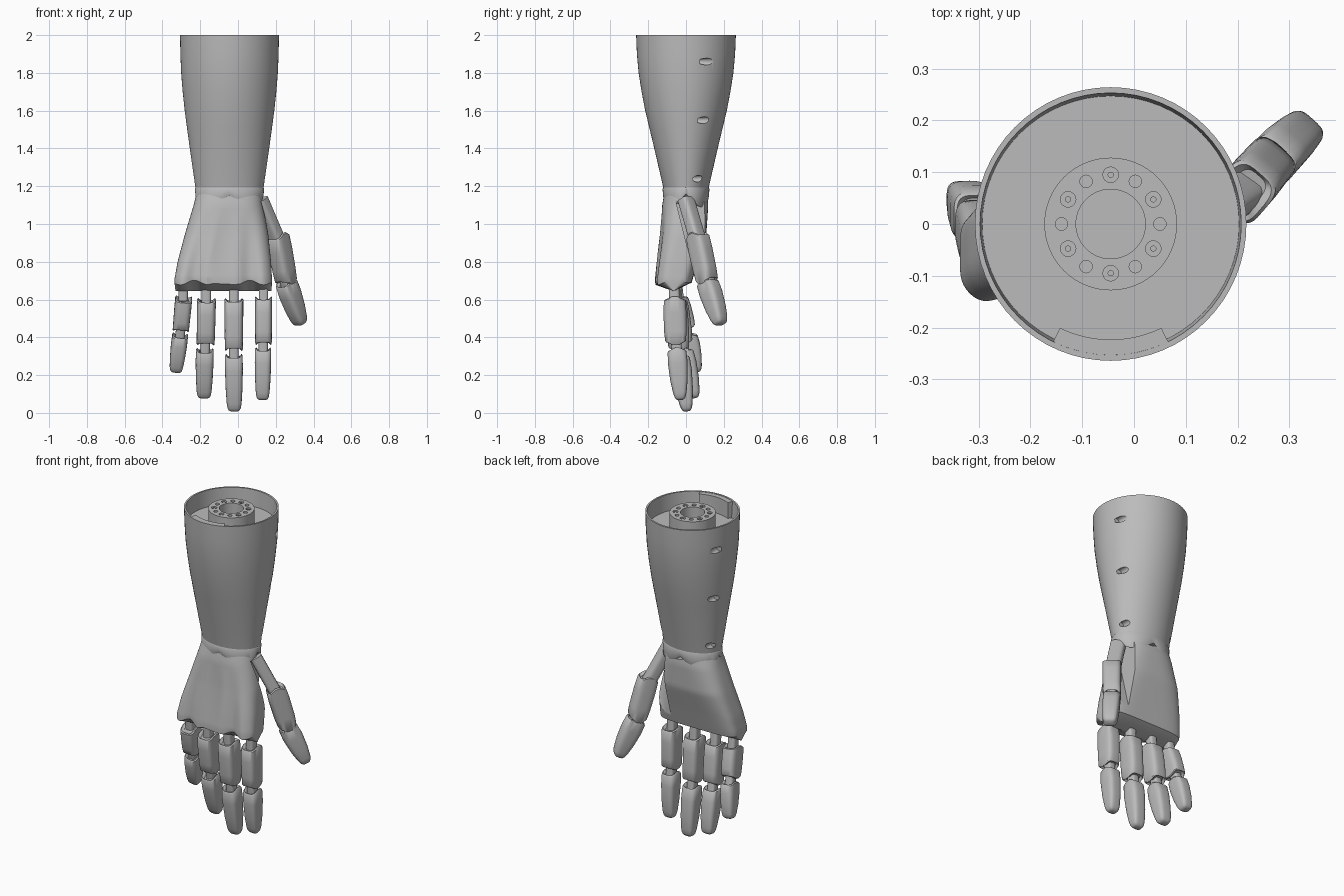
import bpy, bmesh
from math import sin, cos, pi, sqrt, radians
from mathutils import Vector

cube = bpy.data.objects.get("Cube")
if cube:
    bpy.data.objects.remove(cube)

grey = bpy.data.materials.new("plain grey")
grey.use_nodes = True
grey.diffuse_color = (0.5, 0.5, 0.5, 1)
grey.node_tree.nodes["Principled BSDF"].inputs["Base Color"].default_value = (0.5, 0.5, 0.5, 1)

CX = -0.045  # forearm axis


def loft(name, rings, cyclic=False):
    """Skin a list of equal-length point rings; cap the ends unless cyclic."""
    bm = bmesh.new()
    rows = [[bm.verts.new(p) for p in ring] for ring in rings]
    n = len(rows[0])
    pairs = list(zip(rows, rows[1:])) + ([(rows[-1], rows[0])] if cyclic else [])
    for a, b in pairs:
        for i in range(n):
            j = (i + 1) % n
            bm.faces.new((a[i], a[j], b[j], b[i]))
    if not cyclic:
        bm.faces.new(rows[0])
        bm.faces.new(rows[-1])
    bmesh.ops.recalc_face_normals(bm, faces=bm.faces)
    mesh = bpy.data.meshes.new(name)
    bm.to_mesh(mesh)
    bm.free()
    mesh.materials.append(grey)
    obj = bpy.data.objects.new(name, mesh)
    bpy.context.collection.objects.link(obj)
    return obj


def activate(obj):
    bpy.ops.object.select_all(action='DESELECT')
    obj.select_set(True)
    bpy.context.view_layer.objects.active = obj


def smooth(obj, angle=35):
    activate(obj)
    bpy.ops.object.shade_smooth_by_angle(angle=radians(angle))


def cut(obj, cutter):
    activate(obj)
    mod = obj.modifiers.new("cut", 'BOOLEAN')
    mod.operation = 'DIFFERENCE'
    mod.object = cutter
    bpy.ops.object.modifier_apply(modifier=mod.name)
    bpy.data.objects.remove(cutter)


def supercircle(n, power):
    """Unit rounded square outline."""
    pts = []
    for i in range(n):
        a = 2 * pi * (i + 0.5) / n
        c, s = cos(a), sin(a)
        pts.append((abs(c) ** (2 / power) * (1 if c > 0 else -1),
                    abs(s) ** (2 / power) * (1 if s > 0 else -1)))
    return pts


def ellipse(z, rx, ry, n=64, x=CX):
    return [(x + rx * cos(2 * pi * i / n), ry * sin(2 * pi * i / n), z) for i in range(n)]


def rod(name, centre, axis, r, length, n=24):
    """Cylinder starting at centre and running along axis."""
    c, d = Vector(centre), Vector(axis).normalized()
    u = d.orthogonal().normalized()
    v = d.cross(u)
    ring = [c + r * (cos(2 * pi * i / n) * u + sin(2 * pi * i / n) * v) for i in range(n)]
    return loft(name, [ring, [p + d * length for p in ring]])


def lerp_rows(rows, z):
    for a, b in zip(rows, rows[1:]):
        if a[0] >= z >= b[0]:
            t = (a[0] - z) / (a[0] - b[0])
            return [p + (q - p) * t for p, q in zip(a, b)]
    return rows[-1]


# Forearm shell with an open cup at the top: z, half width, half depth
arm = [(2.0, 0.262, 0.264), (1.9, 0.26, 0.26), (1.8, 0.256, 0.251), (1.7, 0.248, 0.235),
       (1.6, 0.237, 0.216), (1.5, 0.224, 0.192), (1.4, 0.21, 0.168), (1.3, 0.196, 0.145),
       (1.24, 0.187, 0.131), (1.19, 0.18, 0.12)]
FLOOR = 1.9
cup = [ellipse(FLOOR, 0.248, 0.247), ellipse(2.0, 0.252, 0.253)]
forearm = loft("forearm", cup + [ellipse(*r) for r in arm])

# Screw recesses opening toward the back on both sides
for z, y in ((1.86, 0.11), (1.55, 0.095), (1.24, 0.065)):
    _, rx, ry = lerp_rows(arm, z)
    x = rx * sqrt(1 - (y / ry) ** 2)
    for side in (-1, 1):
        cut(forearm, rod("cutter", (CX + side * x, y - 0.035, z), (0, 1, 0), 0.018, 0.3))
smooth(forearm)

# Mounting hub with a ring of bolt holes
hub = loft("mounting_hub", [ellipse(z, r, r) for z, r in
           ((1.88, 0.128), (1.99, 0.128), (1.99, 0.067), (1.88, 0.067))], cyclic=True)
for k in range(12):
    a = k * pi / 6
    r = 0.015 if k % 2 else 0.012
    p = (CX + 0.095 * cos(a), 0.095 * sin(a), 1.95)
    cut(hub, rod("cutter", p, (0, 0, 1), r, 0.1, 16))
    if k % 2:
        rod(f"hub_bolt_{k}", p, (0, 0, 1), 0.006, 0.037, 12)
smooth(hub)

# Thickened wall on the front of the cup
pad = []
for i in range(17):
    a = radians(-116 + 52 * i / 16)
    pad.append([(CX + r * cos(a), r * sin(a), z) for r, z in
                ((0.255, 1.89), (0.255, 1.998), (0.223, 1.998), (0.223, 1.89))])
smooth(loft("cup_pad", pad))

# Wrist collar with pointed lower edge on the diagonals
collar = [ellipse(1.2, 0.176, 0.117), ellipse(1.185, 0.184, 0.124)]
for scale, z in ((1.0, 1.16), (0.96, 1.15)):
    collar.append([(CX + (x - CX) * scale, y * scale,
                    z - 0.06 * abs(sin(4 * pi * i / 64)))
                   for i, (x, y, _) in enumerate(ellipse(z, 0.18, 0.122))])
smooth(loft("wrist_collar", collar))

# Hand body: z, left x, right x, front y, back y, squareness
hand_rows = [(1.18, -0.215, 0.125, -0.112, 0.11, 2.2), (1.1, -0.235, 0.132, -0.126, 0.118, 2.6),
             (0.95, -0.28, 0.16, -0.134, 0.108, 3.2), (0.8, -0.32, 0.175, -0.146, 0.062, 4),
             (0.71, -0.336, 0.18, -0.152, 0.036, 4.5), (0.69, -0.336, 0.18, -0.15, 0.03, 4.5)]
KEEL = -0.065
rings = []
for i in range(25):
    z = 1.18 - 0.49 * i / 24
    _, xl, xr, yf, yb, power = lerp_rows(hand_rows, z)
    fan = max(0, (i - 5) / 19)
    ring = []
    for u, v in supercircle(112, power):
        s = (u + 1) / 2
        tendon = cos(2 * pi * (s - 0.06) / 0.285) * fan
        y = (yf + yb) / 2 + v * (yb - yf) / 2
        if v < 0:
            y -= 0.013 * tendon * abs(v) ** 3
        drop = 0.012 * tendon if v < 0 and i == 24 else 0
        ring.append((xl + s * (xr - xl), y, z - drop))
    rings.append(ring)
rings.append([(x * 0.985, KEEL + (y - KEEL) * 0.04, 0.645) for x, y, _ in rings[-1]])
hand = loft("hand_body", rings)

# Slanted pocket for the thumb
pocket = []
for z in (1.125, 0.6):
    y0 = -0.055 + 0.25 * (1.125 - z)
    pocket.append([(0.075, y0, z), (0.4, y0, z), (0.4, y0 + 0.25, z + 0.04), (0.075, y0 + 0.25, z + 0.04)])
cut(hand, loft("cutter", pocket))
smooth(hand, 30)


def segment(name, p0, p1, profile, width, depth, peak=0.022, power=3.6, side=(1, 0, 0)):
    """Finger piece along p0-p1; profile rows are t, width scale, depth scale, end peak."""
    p0, p1 = Vector(p0), Vector(p1)
    d = (p1 - p0).normalized()
    w = Vector(side)
    w = (w - d * w.dot(d)).normalized()
    n = d.cross(w)
    rings = []
    for t, ws, ds, pk in profile:
        c = p0.lerp(p1, t)
        rings.append([c + w * (u * width / 2 * ws) + n * (v * depth / 2 * ds)
                      + d * (pk * peak * (1 - abs(v))) for u, v in supercircle(32, power)])
    smooth(loft(name, rings), 40)


SHELL = [(0.06, 0.6, 0.7, -1), (0, 0.88, 0.85, -1), (0.03, 1, 0.94, -1), (0.3, 1, 1, 0),
         (0.75, 0.97, 0.98, 0), (0.97, 0.95, 0.9, 1), (1, 0.85, 0.82, 1), (0.95, 0.6, 0.7, 1)]
TIP = [(0.05, 0.6, 0.7, -1), (0, 0.86, 0.85, -1), (0.03, 0.98, 0.95, -1), (0.25, 1, 1, 0),
       (0.6, 0.93, 0.88, 0), (0.85, 0.83, 0.68, 0), (0.94, 0.74, 0.55, 0),
       (0.98, 0.6, 0.42, 0), (1, 0.38, 0.25, 0)]
BAR = [(0, 1, 1, 0), (1, 1, 1, 0)]

# Fingers: shell start, shell end, tip start, tip end, width
fingers = {
    "index": ((0.135, -0.06, 0.6), (0.135, -0.055, 0.375), (0.133, -0.048, 0.33), (0.13, -0.03, 0.068), 0.092),
    "middle": ((-0.022, -0.055, 0.59), (-0.022, -0.038, 0.345), (-0.022, -0.03, 0.295), (-0.02, 0.005, 0.008), 0.1),
    "ring": ((-0.167, -0.05, 0.59), (-0.171, -0.02, 0.375), (-0.176, -0.01, 0.325), (-0.18, 0.045, 0.078), 0.1),
    "little": ((-0.288, -0.045, 0.6), (-0.302, -0.005, 0.45), (-0.307, 0.012, 0.405), (-0.33, 0.055, 0.215), 0.09),
}
for name, (a, b, c, e, w) in fingers.items():
    knuckle = Vector(a) + Vector((0, -0.005, 0.1))
    segment(name + "_knuckle_link", knuckle, Vector(a).lerp(Vector(b), 0.3), BAR, 0.05, 0.055)
    segment(name + "_joint_link", Vector(a).lerp(Vector(b), 0.8), Vector(c).lerp(Vector(e), 0.25), BAR, 0.05, 0.055)
    segment(name + "_shell", a, b, SHELL, w, 0.122)
    segment(name + "_tip", c, e, TIP, w * 0.95, 0.105)

# Thumb
base, joint, mid, tip = (0.115, 0.0, 1.13), (0.212, 0.062, 0.93), (0.257, 0.115, 0.685), (0.332, 0.185, 0.468)
face = (0.75, -0.65, 0)
segment("thumb_base_link", base, Vector(joint).lerp(Vector(mid), 0.2), BAR, 0.085, 0.07, side=face)
segment("thumb_joint_link", Vector(joint).lerp(Vector(mid), 0.7), Vector(mid).lerp(Vector(tip), 0.3), BAR, 0.06, 0.07, side=face)
segment("thumb_shell", joint, Vector(joint).lerp(Vector(mid), 0.92), SHELL, 0.105, 0.115, 0.035, side=face)
segment("thumb_tip", mid, tip, TIP, 0.098, 0.112, 0.03, side=face)
